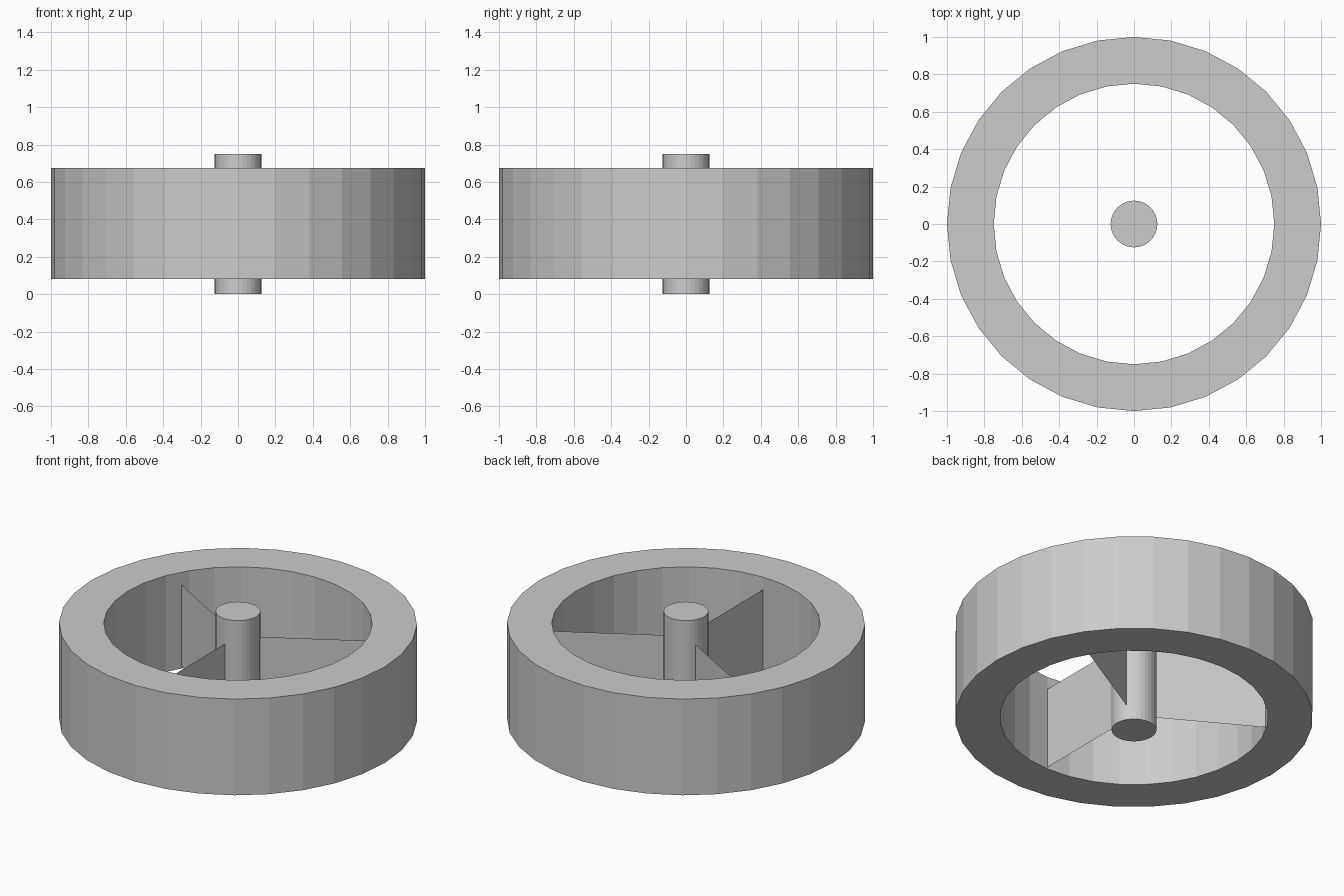
import bpy, bmesh, math

if "Cube" in bpy.data.objects:
    bpy.data.objects.remove(bpy.data.objects["Cube"])

SIDES = 32


def make_object(name, bm):
    bmesh.ops.recalc_face_normals(bm, faces=bm.faces)
    mesh = bpy.data.meshes.new(name)
    bm.to_mesh(mesh)
    bm.free()
    ob = bpy.data.objects.new(name, mesh)
    bpy.context.collection.objects.link(ob)
    return ob


def lathe(name, profile):
    """Flat-faced revolve of a closed (radius, z) profile, vertices on the axes."""
    bm = bmesh.new()
    rings = []
    for i in range(SIDES):
        a = 2 * math.pi * i / SIDES
        rings.append([bm.verts.new((r * math.cos(a), r * math.sin(a), z)) for r, z in profile])
    n = len(profile)
    for i in range(SIDES):
        p, q = rings[i], rings[(i + 1) % SIDES]
        for j in range(n):
            k = (j + 1) % n
            bm.faces.new((p[j], q[j], q[k], p[k]))
    return make_object(name, bm)


# Thick outer rim
lathe("rim", [(1.0, 0.081), (1.0, 0.674), (0.75, 0.674), (0.75, 0.081)])

# Axle through the centre
bm = bmesh.new()
bottom = [bm.verts.new((0.125 * math.cos(2 * math.pi * i / SIDES),
                        0.125 * math.sin(2 * math.pi * i / SIDES), 0)) for i in range(SIDES)]
cap = bm.faces.new(bottom)
ext = bmesh.ops.extrude_face_region(bm, geom=[cap], use_keep_orig=True)
top = [g for g in ext["geom"] if isinstance(g, bmesh.types.BMVert)]
bmesh.ops.translate(bm, verts=top, vec=(0, 0, 0.75))
make_object("axle", bm)

# Three paper-thin radial vanes between axle and rim
for i, deg in enumerate((30, 150, 270)):
    c, s = math.cos(math.radians(deg)), math.sin(math.radians(deg))
    bm = bmesh.new()
    corners = [(0.12, 0.093), (0.75, 0.093), (0.75, 0.597), (0.12, 0.597)]
    bm.faces.new([bm.verts.new((r * c, r * s, z)) for r, z in corners])
    make_object(f"vane_{i + 1}", bm)
